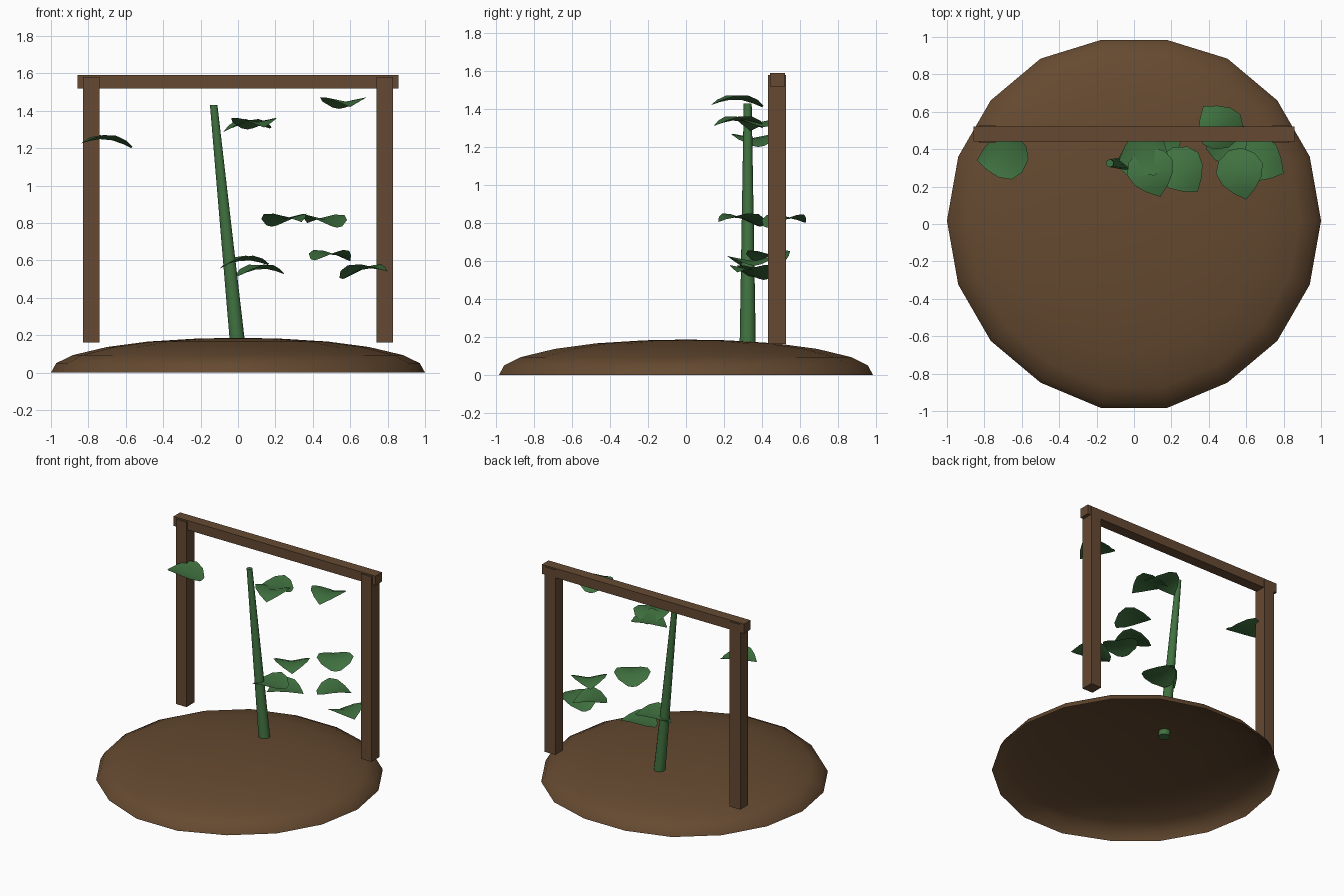
import bpy, bmesh, math
from mathutils import Vector

cube = bpy.data.objects.get("Cube")
if cube:
    bpy.data.objects.remove(cube)


def material(name, rgb):
    m = bpy.data.materials.new(name)
    m.use_nodes = True
    m.diffuse_color = (*rgb, 1)
    m.node_tree.nodes["Principled BSDF"].inputs["Base Color"].default_value = (*rgb, 1)
    return m


brown = material("earth_brown", (0.13, 0.068, 0.030))
wood = material("wood_brown", (0.13, 0.068, 0.032))
green = material("plant_green", (0.052, 0.17, 0.052))


def finish(name, bm, mat, smooth=False):
    mesh = bpy.data.meshes.new(name)
    bm.to_mesh(mesh)
    bm.free()
    ob = bpy.data.objects.new(name, mesh)
    bpy.context.collection.objects.link(ob)
    mesh.materials.append(mat)
    if smooth:
        bpy.ops.object.select_all(action='DESELECT')
        ob.select_set(True)
        bpy.context.view_layer.objects.active = ob
        bpy.ops.object.shade_smooth_by_angle(angle=math.radians(40))
    return ob


def box(name, lo, hi):
    bm = bmesh.new()
    bmesh.ops.create_cube(bm, size=1)
    lo, hi = Vector(lo), Vector(hi)
    for v in bm.verts:
        v.co = (lo + hi) / 2 + v.co * (hi - lo)
    finish(name, bm, wood)


# Soil mound: open flattened dome with a slightly uneven rim
SIDES = 18
profile = [(1, 0), (0.972, 0.05), (0.885, 0.093), (0.7, 0.137),
           (0.48, 0.166), (0.22, 0.182)]
bm = bmesh.new()
rings = []
for r, z in profile:
    ring = []
    for i in range(SIDES):
        a = math.tau * i / SIDES
        x, y = math.cos(a), math.sin(a)
        if abs(y) < 0.95:
            y += 0.018
        ring.append(bm.verts.new((x * r, y * r, z)))
    rings.append(ring)
top = bm.verts.new((0, 0, 0.186))
for i in range(SIDES):
    j = (i + 1) % SIDES
    for a, b in zip(rings, rings[1:]):
        bm.faces.new((a[i], a[j], b[j], b[i]))
    bm.faces.new((rings[-1][i], rings[-1][j], top))
finish("soil_mound", bm, brown, True)

# Wooden frame
for side, x in (("right", -0.785), ("left", 0.785)):
    box(side + "_post", (x - 0.045, 0.433, 0.162), (x + 0.045, 0.527, 1.58))
box("top_beam", (-0.857, 0.442, 1.518), (0.857, 0.522, 1.59))

# Leaning tapered stem
base, tip = Vector((0, 0.325, 0.13)), Vector((-0.13, 0.325, 1.43))
bm = bmesh.new()
bmesh.ops.create_cone(bm, cap_ends=True, segments=10, radius1=0.043,
                      radius2=0.021, depth=1)
for v in bm.verts:
    t = v.co.z + 0.5
    p = base.lerp(tip, t)
    v.co = Vector((v.co.x + p.x, v.co.y + p.y, p.z))
finish("stem", bm, green, True)

# Leaf outline: fraction along the length, half width
outline = [(0, 0.035), (0.16, 0.1), (0.38, 0.128), (0.62, 0.108), (0.82, 0.062), (1, 0)]


def leaf(name, root, point, z, rise=0):
    root, point = Vector(root), Vector(point)
    along = point - root
    across = Vector((-along.y, along.x)).normalized()
    bm = bmesh.new()
    rows = []
    for t, w in outline:
        row = []
        for s in ((-1, 0, 1) if w else (0,)):
            p = root + along * t + across * s * w
            h = z + rise * t + 0.035 * math.sin(math.pi * t) + 0.2 * w * abs(s)
            row.append(bm.verts.new((p.x, p.y, h)))
        rows.append(row)
    for a, b in zip(rows, rows[1:]):
        for k in (0, 1):
            if len(b) == 3:
                bm.faces.new((a[k], b[k], b[k + 1], a[k + 1]))
            else:
                bm.faces.new((a[k], b[0], a[k + 1]))
    bmesh.ops.recalc_face_normals(bm, faces=bm.faces)
    if sum(f.normal.z for f in bm.faces) < 0:
        bmesh.ops.reverse_faces(bm, faces=bm.faces)
    finish(name, bm, green, True)


# Floating leaves: root, point, height, tilt toward the point
leaves = [
    ((-0.57, 0.38), (-0.84, 0.34), 1.2, 0.025),
    ((0.54, 0.40), (0.60, 0.13), 1.41, 0.01),
    ((0.05, 0.40), (0.14, 0.145), 1.3, 0.01),
    ((0.17, 0.41), (-0.08, 0.34), 1.305, -0.02),
    ((0.18, 0.39), (0.34, 0.17), 0.78, 0.025),
    ((0.53, 0.43), (0.37, 0.63), 0.775, 0.025),
    ((0.41, 0.37), (0.6, 0.52), 0.6, -0.005),
    ((0.56, 0.41), (0.80, 0.27), 0.5, 0.04),
    ((0.16, 0.36), (-0.10, 0.32), 0.575, -0.02),
    ((0.0, 0.36), (0.25, 0.44), 0.515, 0.01),
]
for i, data in enumerate(leaves, 1):
    leaf("leaf_%d" % i, *data)
